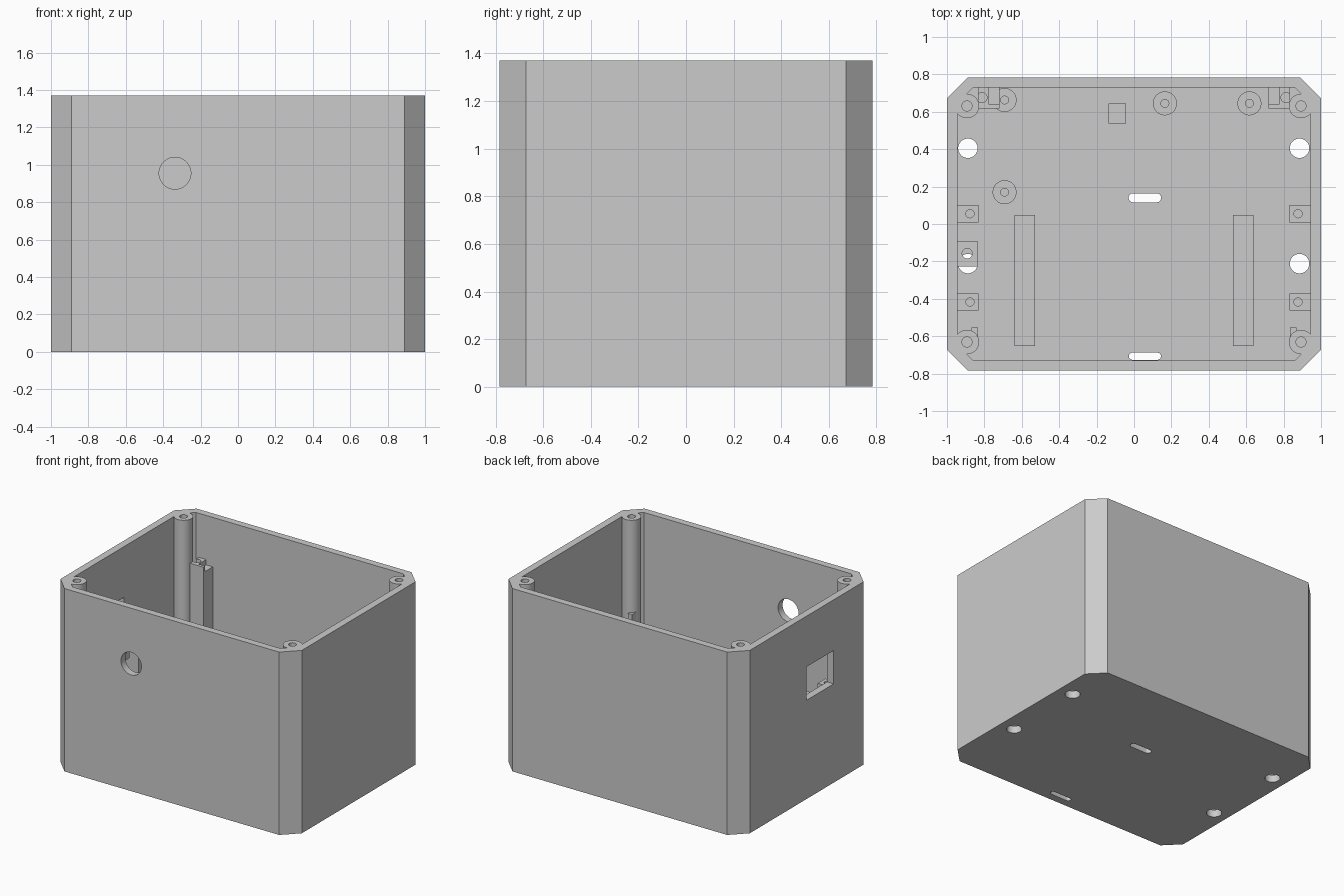
import bpy
import bmesh
from math import cos, sin, pi

if "Cube" in bpy.data.objects:
    bpy.data.objects.remove(bpy.data.objects["Cube"])

grey = bpy.data.materials.new("light grey plastic")
grey.use_nodes = True
grey.diffuse_color = (0.6, 0.6, 0.6, 1)
grey.node_tree.nodes["Principled BSDF"].inputs["Base Color"].default_value = (0.6, 0.6, 0.6, 1)

TOP, FLOOR, POST = 1.37, 0.055, 0.68


def prism(name, outline, z0, z1):
    """Solid made by extruding a plan outline from z0 to z1."""
    bm = bmesh.new()
    face = bm.faces.new([bm.verts.new((x, y, z0)) for x, y in outline])
    side = bmesh.ops.extrude_face_region(bm, geom=[face])
    for v in side["geom"]:
        if isinstance(v, bmesh.types.BMVert):
            v.co.z = z1
    bmesh.ops.recalc_face_normals(bm, faces=bm.faces)
    mesh = bpy.data.meshes.new(name)
    bm.to_mesh(mesh)
    bm.free()
    mesh.materials.append(grey)
    obj = bpy.data.objects.new(name, mesh)
    bpy.context.collection.objects.link(obj)
    return obj


def rect(x0, x1, y0, y1):
    return [(x0, y0), (x1, y0), (x1, y1), (x0, y1)]


def octagon(hx, hy, c):
    return [(hx - c, -hy), (hx, c - hy), (hx, hy - c), (hx - c, hy),
            (c - hx, hy), (-hx, hy - c), (-hx, c - hy), (c - hx, -hy)]


def slot(x, y, r, half=0.0, n=32):
    """Circle, or a round-ended slot when half is above zero."""
    pts = []
    for i in range(n):
        a = 2 * pi * (i + 0.5) / n - pi / 2
        pts.append((x + r * cos(a) + (half if cos(a) > 0 else -half), y + r * sin(a)))
    return pts


def combine(target, others, operation="DIFFERENCE"):
    """Apply booleans, then drop the helper objects."""
    for o in others:
        mod = target.modifiers.new("cut", "BOOLEAN")
        mod.operation, mod.solver, mod.object = operation, "EXACT", o
    deps = bpy.context.evaluated_depsgraph_get()
    mesh = bpy.data.meshes.new_from_object(target.evaluated_get(deps))
    target.modifiers.clear()
    target.data = mesh
    for o in others:
        bpy.data.objects.remove(o)


def pilot(x, y, r, z0, z1):
    return prism("pilot", slot(x, y, r), z0, z1)


# Open box with chamfered corners
box = prism("box_shell", octagon(1, 0.783, 0.11), 0, TOP)
combine(box, [prism("cavity", octagon(0.945, 0.73, 0.085), FLOOR, TOP + 0.2)])

# Corner screw pillars joined to the walls
corners = [(sx * 0.893, sy * 0.631) for sx in (-1, 1) for sy in (-1, 1)]
combine(box, [prism("pillar", slot(x, y, 0.065), FLOOR - 0.02, TOP) for x, y in corners], "UNION")

# Screw holes, floor holes, cable slots and wall openings
cutters = [pilot(x, y, 0.027, TOP - 0.2, TOP + 0.1) for x, y in corners]
cutters += [pilot(x, y, 0.052, -0.1, 0.2) for x in (-0.888, 0.885) for y in (0.405, -0.212)]
cutters += [prism("slot", slot(0.058, 0.14, 0.024, 0.063), -0.1, 0.2),
            prism("slot", slot(0.058, -0.707, 0.019, 0.067), -0.1, 0.2)]
cutters.append(prism("window", rect(-1.1, -0.9, -0.32, 0.0), 0.74, 0.99))
port = prism("port", slot(-0.337, -0.955, 0.085, n=48), -0.9, -0.6)
for v in port.data.vertices:
    x, y, z = v.co
    v.co = (x, z, -y)
port.data.flip_normals()
bm = bmesh.new()
bm.from_mesh(port.data)
bmesh.ops.recalc_face_normals(bm, faces=bm.faces)
bm.to_mesh(port.data)
bm.free()
cutters.append(port)
combine(box, cutters)
parts = [box]

for s, side in ((-1, "right"), (1, "left")):
    # Screw posts along the side walls
    for y, place in ((0.055, "middle"), (-0.417, "front")):
        post = prism(f"{side}_{place}_post", rect(s * 0.947, s * 0.832, y - 0.046, y + 0.046), FLOOR, POST)
        combine(post, [pilot(s * 0.877, y, 0.022, POST - 0.12, POST + 0.1)])
        parts.append(post)

    # Tall back posts with a lower step beside the screw hole
    tall = prism(f"{side}_back_post", rect(s * 0.834, s * 0.72, 0.618, 0.732), FLOOR, 1.04)
    combine(tall, [pilot(s * 0.813, 0.676, 0.027, 0.9, 1.2),
                   prism("step", rect(s * 0.775, s * 0.7, 0.64, 0.8), 1.0, 1.2)])
    parts.append(tall)

    # Small ribs beside the front pillars
    parts.append(prism(f"{side}_front_rib", rect(s * 0.868, s * 0.834, -0.64, -0.553), FLOOR, POST))

    # Long rails on the floor
    parts.append(prism(f"{side}_floor_rail", rect(s * 0.638, s * 0.528, -0.652, 0.048), FLOOR, 0.15))

# Shelf bracket under the window
shelf = prism("window_shelf", rect(-0.947, -0.836, -0.226, -0.092), 0.6, POST)
combine(shelf, [pilot(-0.892, -0.158, 0.027, 0.5, 0.8)])
parts.append(shelf)

# Round board standoffs and a square rest block
for i, (x, y) in enumerate([(-0.692, 0.663), (0.165, 0.645), (0.617, 0.645), (-0.692, 0.17)]):
    standoff = prism(f"standoff_{i + 1}", slot(x, y, 0.064), FLOOR, 0.16)
    combine(standoff, [pilot(x, y, 0.021, 0.07, 0.3)])
    parts.append(standoff)
parts.append(prism("rest_block", rect(-0.135, -0.043, 0.537, 0.643), FLOOR, 0.16))

# Smooth the round walls, keep corners crisp
bpy.ops.object.select_all(action="DESELECT")
for p in parts:
    p.select_set(True)
bpy.context.view_layer.objects.active = box
bpy.ops.object.shade_smooth_by_angle(angle=pi / 9)
